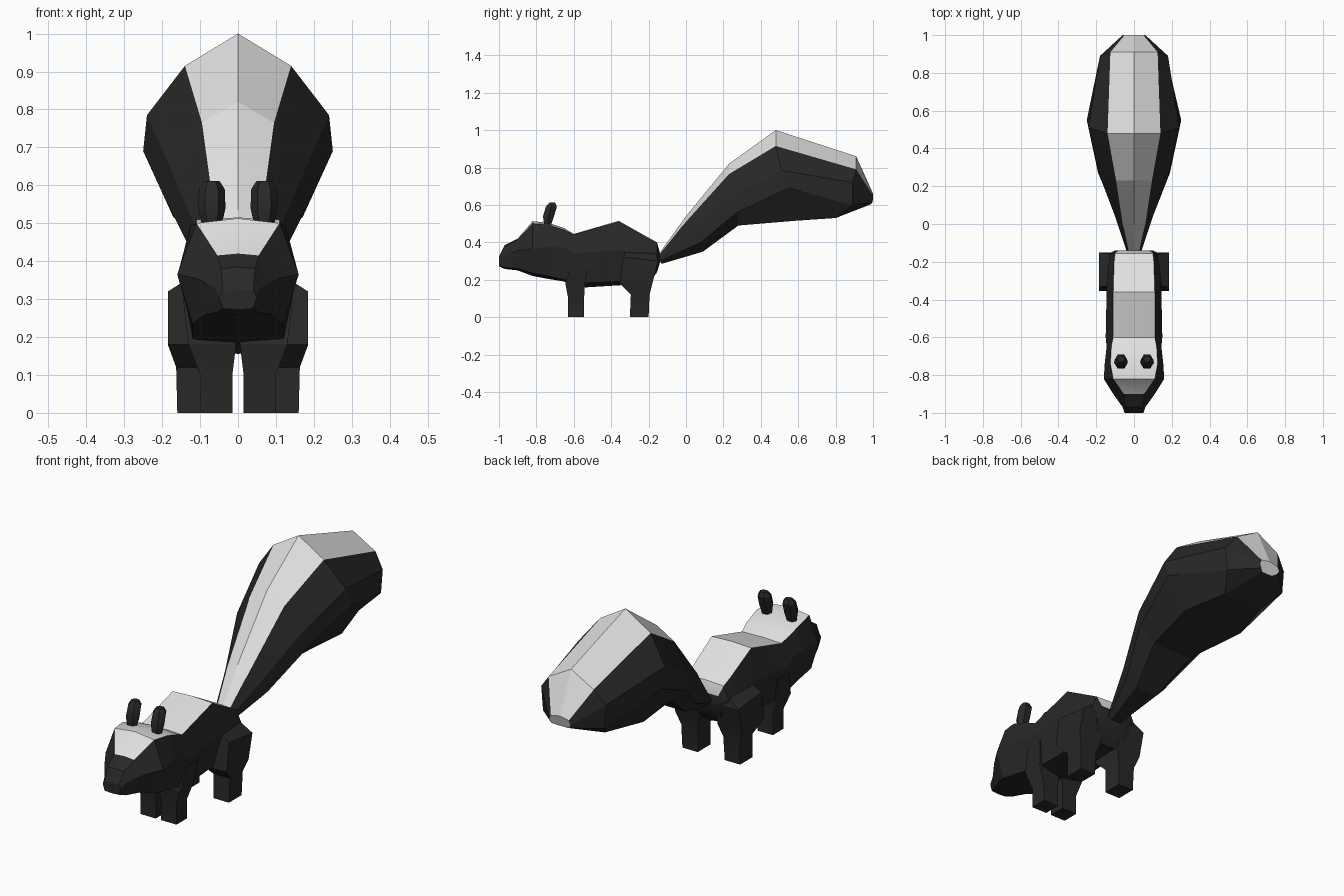
import bpy, bmesh, math


def material(name, value):
    m = bpy.data.materials.new(name)
    m.diffuse_color = (value, value, value, 1)
    return m


BLACK = material("black_fur", 0.021)
WHITE = material("white_fur", 0.75)


def loft(name, rings, is_white=lambda i, j, n: False, white_cap=False, angle=25):
    """Skin a list of closed rings; is_white(ring, side, sides) picks the colour."""
    bm = bmesh.new()
    rows = [[bm.verts.new(p) for p in ring] for ring in rings]
    n = len(rows[0])
    for i in range(len(rows) - 1):
        for j in range(n):
            k = (j + 1) % n
            f = bm.faces.new((rows[i][j], rows[i][k], rows[i + 1][k], rows[i + 1][j]))
            f.material_index = int(is_white(i, j, n))
    bm.faces.new(rows[0])
    bm.faces.new(rows[-1]).material_index = int(white_cap)
    bmesh.ops.recalc_face_normals(bm, faces=bm.faces)
    me = bpy.data.meshes.new(name)
    bm.to_mesh(me)
    bm.free()
    me.materials.append(BLACK)
    me.materials.append(WHITE)
    ob = bpy.data.objects.new(name, me)
    bpy.context.collection.objects.link(ob)
    bpy.ops.object.select_all(action='DESELECT')
    ob.select_set(True)
    bpy.context.view_layer.objects.active = ob
    bpy.ops.object.shade_smooth_by_angle(angle=math.radians(angle))
    return ob


def mirrored(half):
    """Complete a ring from its right half, ordered from top to bottom."""
    return half + [(-x, y, z) for x, y, z in reversed(half) if x > 0]


def box_ring(x0, x1, y0, y1, z, z_back=None):
    zb = z if z_back is None else z_back
    return [(x0, y0, z), (x1, y0, z), (x1, y1, zb), (x0, y1, zb)]


# Body and head: y, ridge z, stripe edge (x, z), flank (x, z), lower (x, z), belly z
body_sections = [
    (-0.14, 0.345, 0.08, 0.345, 0.10, 0.32, 0.07, 0.30, 0.29),
    (-0.155, 0.40, 0.10, 0.395, 0.13, 0.33, 0.08, 0.24, 0.24),
    (-0.20, 0.425, 0.105, 0.42, 0.135, 0.33, 0.09, 0.19, 0.18),
    (-0.36, 0.515, 0.11, 0.51, 0.145, 0.36, 0.11, 0.19, 0.17),
    (-0.60, 0.445, 0.11, 0.442, 0.15, 0.34, 0.12, 0.18, 0.155),
    (-0.65, 0.475, 0.12, 0.465, 0.145, 0.37, 0.12, 0.20, 0.19),
    (-0.74, 0.505, 0.125, 0.495, 0.155, 0.38, 0.12, 0.22, 0.205),
    (-0.82, 0.513, 0.11, 0.50, 0.16, 0.365, 0.12, 0.235, 0.22),
    (-0.90, 0.42, 0.055, 0.415, 0.11, 0.355, 0.085, 0.26, 0.25),
    (-0.97, 0.385, 0.045, 0.38, 0.06, 0.33, 0.055, 0.265, 0.258),
    (-1.0, 0.325, 0.04, 0.322, 0.05, 0.305, 0.04, 0.275, 0.272),
]
rings = [mirrored([(0, y, t), (ex, y, ez), (sx, y, sz), (lx, y, lz), (0, y, b)])
         for y, t, ex, ez, sx, sz, lx, lz, b in body_sections]
loft("body_and_head", rings, lambda i, j, n: j in (0, n - 1) and i < 8)

# Bushy tail: right half of each ring, ridge to underside
tail_sections = [
    [(0, -0.14, 0.345), (0.03, -0.14, 0.335), (0.04, -0.14, 0.32),
     (0.04, -0.14, 0.30), (0.025, -0.13, 0.285)],
    [(0, 0.0, 0.54), (0.06, 0.0, 0.51), (0.10, 0.04, 0.46),
     (0.11, 0.08, 0.40), (0.06, 0.09, 0.35)],
    [(0, 0.23, 0.82), (0.095, 0.23, 0.765), (0.18, 0.25, 0.65),
     (0.19, 0.27, 0.56), (0.11, 0.28, 0.49)],
    [(0, 0.48, 1.0), (0.14, 0.48, 0.915), (0.24, 0.51, 0.785),
     (0.25, 0.55, 0.69), (0.17, 0.58, 0.515)],
    [(0, 0.91, 0.86), (0.125, 0.91, 0.79), (0.18, 0.89, 0.72),
     (0.17, 0.89, 0.60), (0.11, 0.80, 0.53)],
    [(0, 1.0, 0.66), (0.05, 1.0, 0.65), (0.06, 1.0, 0.63),
     (0.05, 0.995, 0.61), (0.03, 0.98, 0.60)],
]
loft("tail", [mirrored(s) for s in tail_sections],
     lambda i, j, n: j in (0, n - 1), white_cap=True, angle=15)

for side, s in (("right", 1), ("left", -1)):
    # Front legs
    loft(side + "_front_leg", [
        box_ring(s * 0.015, s * 0.10, -0.63, -0.545, 0),
        box_ring(s * 0.015, s * 0.10, -0.63, -0.545, 0.10),
        box_ring(s * 0.005, s * 0.13, -0.645, -0.54, 0.18),
        box_ring(s * 0.02, s * 0.145, -0.61, -0.52, 0.30)])

    # Hind legs with broad thighs
    loft(side + "_hind_leg", [
        box_ring(s * 0.075, s * 0.16, -0.30, -0.20, 0),
        box_ring(s * 0.07, s * 0.163, -0.295, -0.195, 0.12),
        box_ring(s * 0.05, s * 0.185, -0.355, -0.18, 0.18),
        box_ring(s * 0.05, s * 0.185, -0.335, -0.15, 0.32, 0.30),
        box_ring(s * 0.05, s * 0.13, -0.325, -0.16, 0.355, 0.34)])

    # Ears: z, y centre, x radius, y radius
    ear = []
    for z, y, rx, ry in ((0.495, -0.74, 0.026, 0.022), (0.54, -0.735, 0.036, 0.034),
                         (0.59, -0.72, 0.034, 0.034), (0.612, -0.715, 0.02, 0.018)):
        ear.append([(s * 0.069 + rx * math.cos(a * math.pi / 3),
                     y + ry * math.sin(a * math.pi / 3), z) for a in range(6)])
    loft(side + "_ear", ear)
